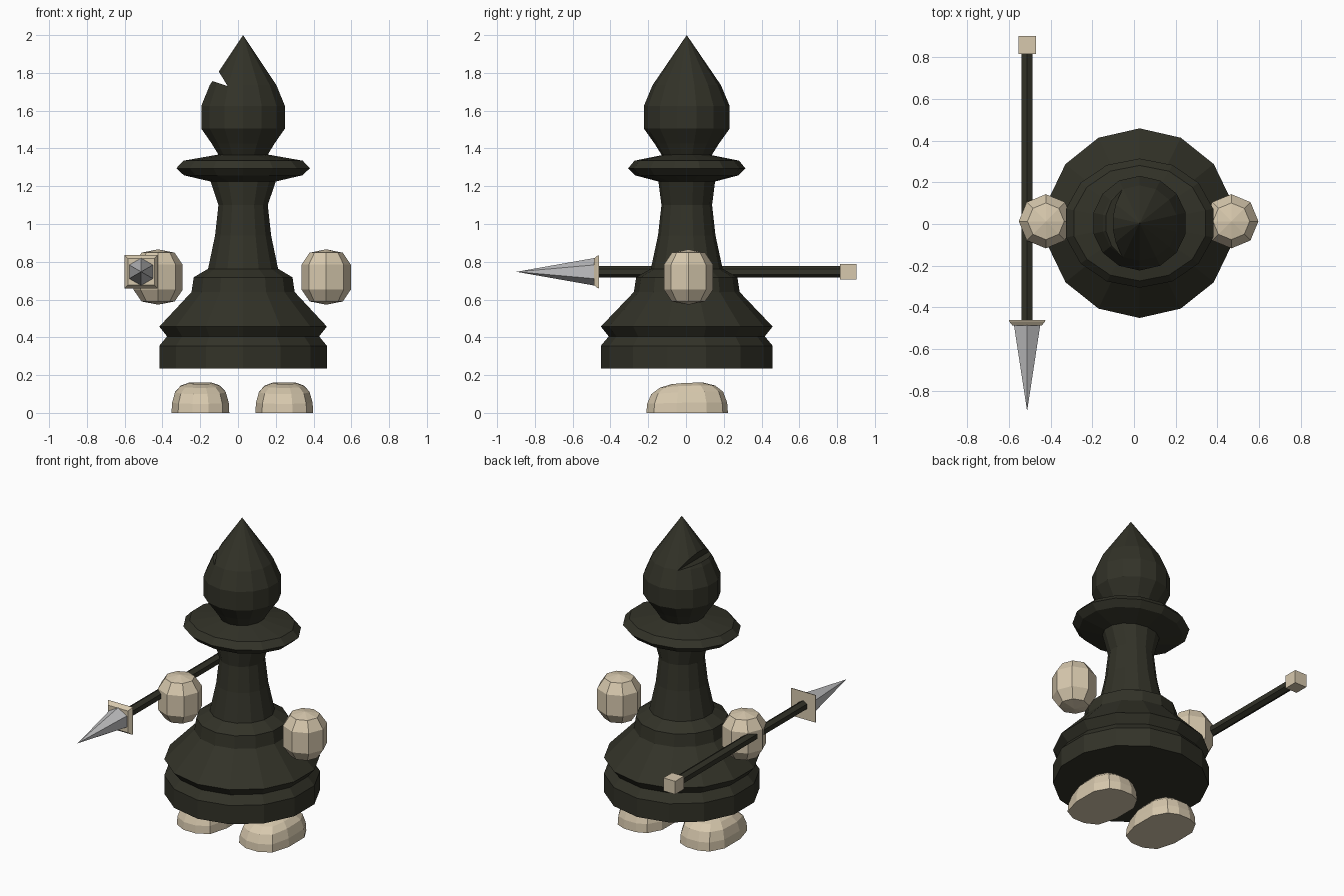
import bpy, bmesh, math
from mathutils import Matrix

if "Cube" in bpy.data.objects:
    bpy.data.objects.remove(bpy.data.objects["Cube"])


def mat(name, rgb):
    m = bpy.data.materials.new(name)
    m.diffuse_color = (*rgb, 1)
    m.use_nodes = True
    m.node_tree.nodes["Principled BSDF"].inputs["Base Color"].default_value = m.diffuse_color
    return m


DARK = mat("dark_olive", (0.032, 0.032, 0.021))
CREAM = mat("cream", (0.68, 0.58, 0.42))
STEEL = mat("steel_grey", (0.53, 0.53, 0.54))


def loft(name, rings, material, smooth=None):
    """Skin a stack of point rings; one-point rings become poles."""
    bm = bmesh.new()
    vs = [[bm.verts.new(p) for p in r] for r in rings]
    for a, b in zip(vs, vs[1:]):
        n = max(len(a), len(b))
        for i in range(n):
            j = (i + 1) % n
            if len(a) == 1:
                bm.faces.new((a[0], b[j], b[i]))
            elif len(b) == 1:
                bm.faces.new((a[i], a[j], b[0]))
            else:
                bm.faces.new((a[i], a[j], b[j], b[i]))
    for end in (vs[0], vs[-1]):
        if len(end) > 2:
            bm.faces.new(end)
    bmesh.ops.recalc_face_normals(bm, faces=bm.faces)
    me = bpy.data.meshes.new(name)
    bm.to_mesh(me)
    bm.free()
    me.materials.append(material)
    ob = bpy.data.objects.new(name, me)
    bpy.context.collection.objects.link(ob)
    return ob


def ring(r, z, n, cx=0.0, cy=0.0, sx=1.0):
    """Regular polygon with a corner on +y, optionally widened in x."""
    if r == 0:
        return [(cx, cy, z)]
    return [(cx - sx * r * math.sin(2 * math.pi * i / n),
             cy + r * math.cos(2 * math.pi * i / n), z) for i in range(n)]


CX, CY = 0.027, 0.004

# Turned body: base, shoulder, neck and the oval collar (r, z, x stretch)
profile = [(0.455, 0.235, 1), (0.455, 0.355, 1), (0.413, 0.405, 1), (0.455, 0.457, 1),
           (0.28, 0.64, 1), (0.268, 0.718, 1), (0.19, 0.763, 1), (0.152, 0.94, 1),
           (0.134, 1.1, 1), (0.15, 1.225, 1.18), (0.275, 1.258, 1.17), (0.31, 1.295, 1.17),
           (0.277, 1.335, 1.17), (0.12, 1.367, 1.15)]
loft("body", [ring(r, z, 14, CX, CY, s) for r, z, s in profile], DARK)

# Pointed head
head_profile = [(0.12, 1.345), (0.17, 1.425), (0.227, 1.505), (0.227, 1.625),
                (0.181, 1.735), (0, 2.0)]
head = loft("head", [ring(r, z, 14, CX, CY) for r, z in head_profile], DARK)

# Slanted notch cut into the side of the head
wedge = [(-0.055, 1.73), (-0.28, 1.805), (-0.2, 1.97)]
cutter = loft("notch_cutter", [[(x, y, z) for x, z in wedge] for y in (-0.4, 0.4)], DARK)
cutter.hide_render = True
cutter.hide_set(True)
cut = head.modifiers.new("notch", 'BOOLEAN')
cut.operation = 'DIFFERENCE'
cut.solver = 'EXACT'
cut.object = cutter

# Floating hands
hand_profile = [(0, 0.573), (0.088, 0.59), (0.13, 0.652), (0.13, 0.785), (0.088, 0.848), (0, 0.866)]
for side, x in (("left", -0.423), ("right", 0.467)):
    loft(side + "_hand", [ring(r, z, 8, x, 0.013) for r, z in hand_profile], CREAM)

# Rounded feet with flat soles, slightly lower at the toe
half = [(0.043, -0.21), (0.118, -0.17), (0.153, -0.05), (0.152, 0.11), (0.105, 0.195), (0.042, 0.222)]
outline = half + [(-x, y) for x, y in reversed(half)]
foot_levels = [(0, 1), (0.055, 0.98), (0.112, 0.88), (0.145, 0.68), (0.16, 0.4)]
for side, x in (("left", -0.199), ("right", 0.245)):
    rings = [[(x + px * s, 0.01 * (1 - s) + py * s, z * (1 + 0.6 * min(0, py * s)))
              for px, py in outline] for z, s in foot_levels]
    loft(side + "_foot", rings, CREAM)

# Spear, lofted along its own axis and then laid pointing to the front
SX, SZ = -0.513, 0.747


def along_y(name, sections, n, material, turn=0.0):
    rings = [ring(r, d, n) for r, d in sections]
    ob = loft(name, rings, material)
    ob.data.transform(Matrix.Translation((SX, 0, SZ)) @ Matrix.Rotation(math.pi / 2, 4, 'X')
                      @ Matrix.Rotation(turn, 4, 'Z'))
    return ob


Q = math.pi / 4
R2 = math.sqrt(2)
along_y("spear_shaft", [(0.031, -0.83), (0.031, 0.47)], 6, DARK)
along_y("spear_butt", [(0.042 * R2, -0.902), (0.042 * R2, -0.815)], 4, CREAM, Q)
along_y("spear_guard", [(0.088 * R2, 0.46), (0.086 * R2, 0.468), (0.07 * R2, 0.488)], 4, CREAM, Q)
along_y("spear_point", [(0.073, 0.484), (0, 0.898)], 6, STEEL)
